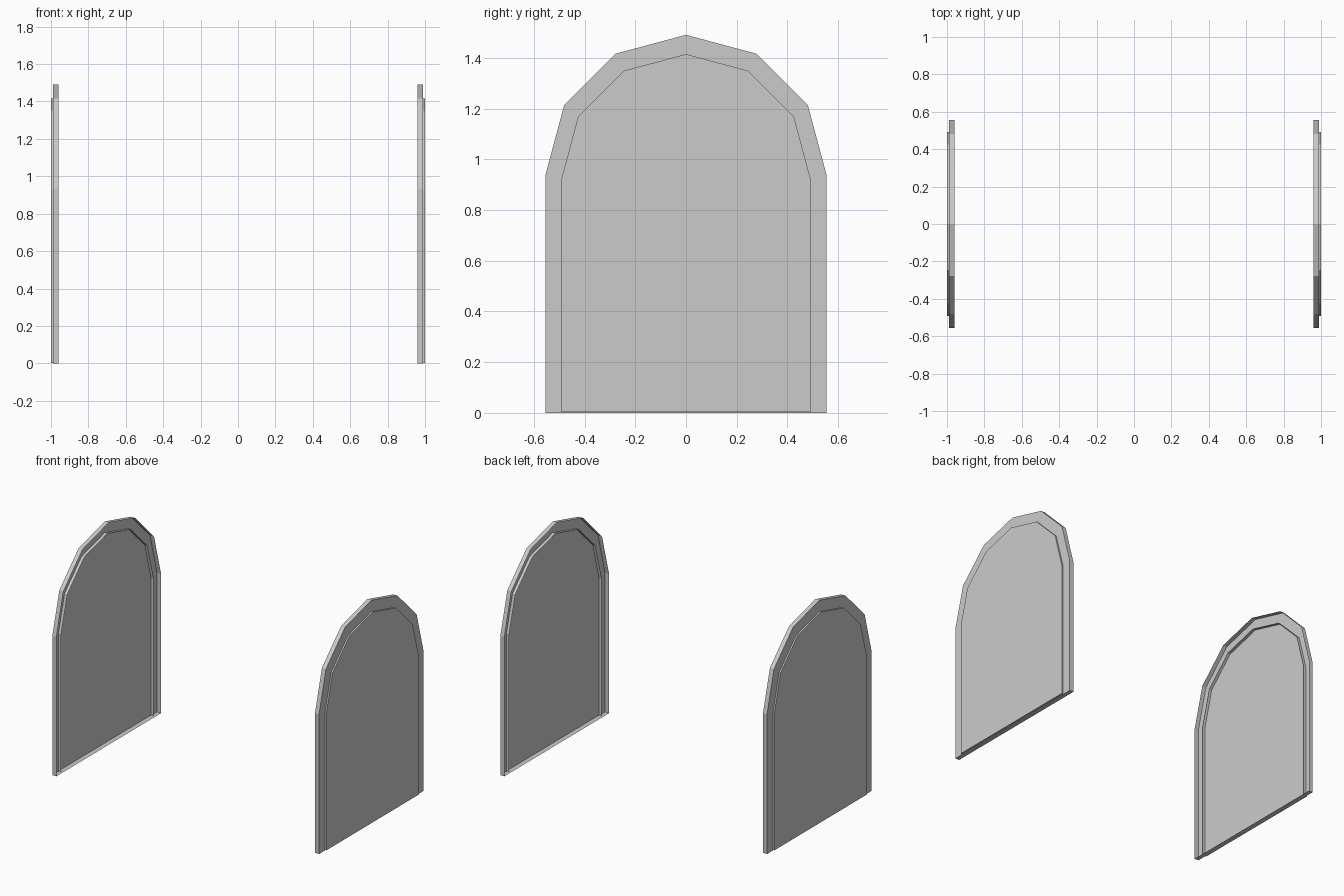
import bpy, bmesh, math

if "Cube" in bpy.data.objects:
    bpy.data.objects.remove(bpy.data.objects["Cube"])

grey = bpy.data.materials.new("plain_grey")
grey.diffuse_color = (0.6, 0.6, 0.6, 1)
grey.use_nodes = True
grey.node_tree.nodes["Principled BSDF"].inputs["Base Color"].default_value = grey.diffuse_color


def arch_profile(radius, spring, base):
    """Straight sides with a six-segment half-round top, as (y, z) points."""
    pts = [(-radius, base)]
    for i in range(7):
        a = math.pi - i * math.pi / 6
        pts.append((radius * math.cos(a), spring + radius * math.sin(a)))
    pts.append((radius, base))
    return pts


def arch_tray(name, side, radius, spring, base, x_out, x_in):
    """Shallow arched tray: outer face and rim, open towards the centre."""
    bm = bmesh.new()
    prof = arch_profile(radius, spring, base)
    outer = [bm.verts.new((side * x_out, y, z)) for y, z in prof]
    inner = [bm.verts.new((side * x_in, y, z)) for y, z in prof]
    n = len(prof)
    bm.faces.new(outer)
    back = bm.faces.new(inner)
    for i in range(n):
        j = (i + 1) % n
        bm.faces.new((outer[i], outer[j], inner[j], inner[i]))
    bmesh.ops.recalc_face_normals(bm, faces=bm.faces[:])
    bmesh.ops.delete(bm, geom=[back], context='FACES_ONLY')
    mesh = bpy.data.meshes.new(name)
    bm.to_mesh(mesh)
    bm.free()
    mesh.materials.append(grey)
    obj = bpy.data.objects.new(name, mesh)
    bpy.context.collection.objects.link(obj)


# A matching pair of arched panels, one at each end
for label, side in (("left", -1), ("right", 1)):
    # Large surround
    arch_tray(label + "_arch_surround", side, 0.555, 0.936, 0.0, 0.99, 0.96)
    # Smaller raised panel, standing slightly proud of the surround
    arch_tray(label + "_arch_panel", side, 0.491, 0.924, 0.003, 1.0, 0.97)
